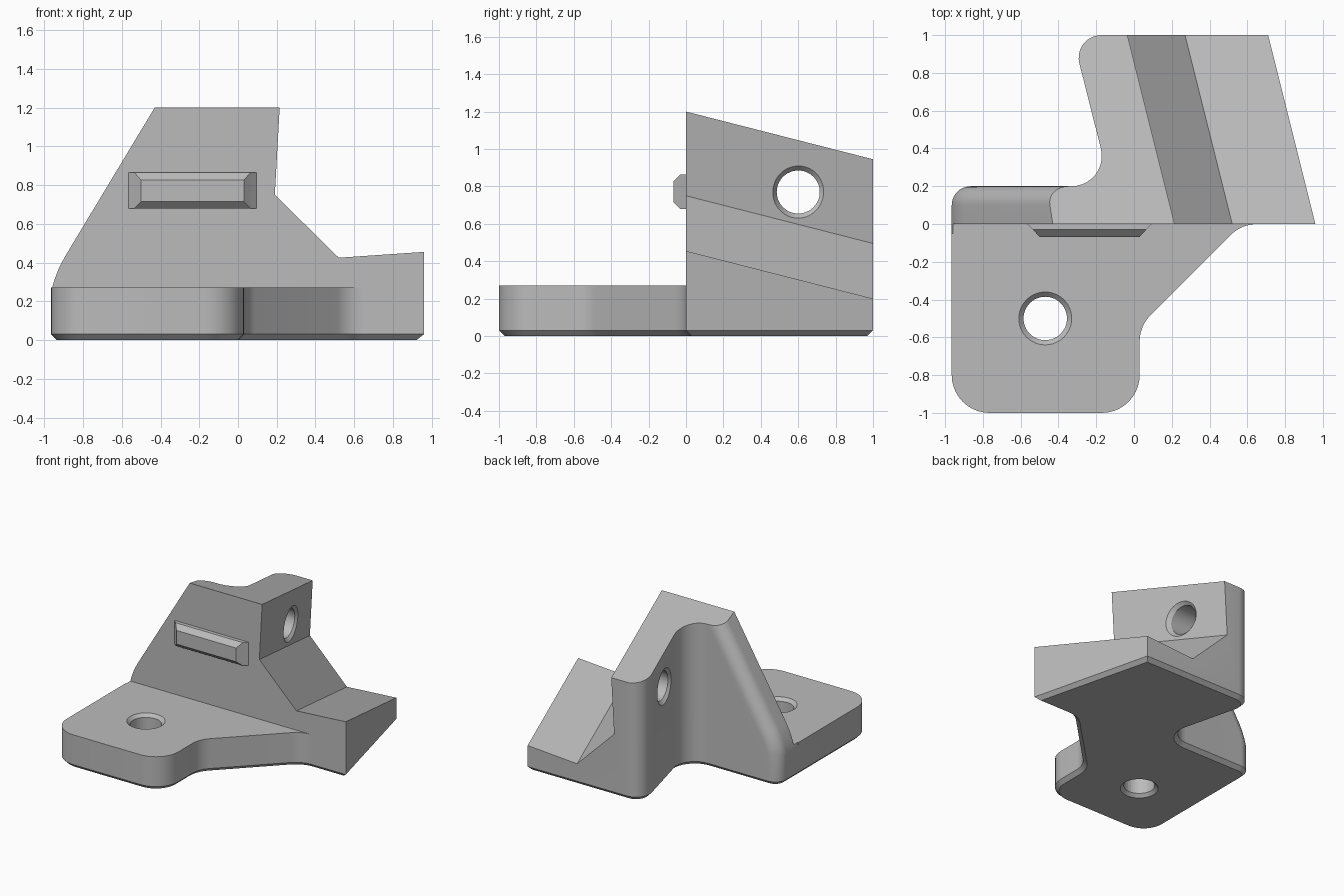
import bpy, bmesh, math
from mathutils import Vector, Matrix

if "Cube" in bpy.data.objects:
    bpy.data.objects.remove(bpy.data.objects["Cube"])

grey = bpy.data.materials.new("plain_grey")
grey.diffuse_color = (0.5, 0.5, 0.5, 1)
grey.use_nodes = True
grey.node_tree.nodes["Principled BSDF"].inputs["Base Color"].default_value = grey.diffuse_color


def make_object(name, bm):
    bmesh.ops.recalc_face_normals(bm, faces=bm.faces)
    mesh = bpy.data.meshes.new(name)
    bm.to_mesh(mesh)
    bm.free()
    mesh.materials.append(grey)
    ob = bpy.data.objects.new(name, mesh)
    bpy.context.collection.objects.link(ob)
    return ob


def loft(name, rings):
    """Closed solid through rings that all have the same point count."""
    bm = bmesh.new()
    vs = [[bm.verts.new(p) for p in ring] for ring in rings]
    n = len(rings[0])
    for a, b in zip(vs, vs[1:]):
        for i in range(n):
            j = (i + 1) % n
            bm.faces.new((a[i], a[j], b[j], b[i]))
    bm.faces.new(vs[0])
    bm.faces.new(vs[-1])
    return make_object(name, bm)


def cone(name, pos, axis, r1, r2, depth):
    """Cone or cylinder centred on pos, r1 at the back and r2 along the axis."""
    bm = bmesh.new()
    rot = Vector(axis).to_track_quat('Z', 'Y').to_matrix().to_4x4()
    bmesh.ops.create_cone(bm, cap_ends=True, segments=48, radius1=r1, radius2=r2,
                          depth=depth, matrix=Matrix.Translation(pos) @ rot)
    return make_object(name, bm)


def countersink(pos, axis):
    """Frustum that is 0.14 wide at the surface and 0.105 below it."""
    centre = Vector(pos) - Vector(axis).normalized() * 0.0075
    return cone("sink_cutter", centre, axis, 0.105, 0.16, 0.055)


def rounded(points, seg=10):
    """Polygon with a fillet radius on each corner."""
    out = []
    for i, (x, y, r) in enumerate(points):
        p = Vector((x, y))
        if r == 0:
            out.append((x, y))
            continue
        u = (Vector(points[i - 1][:2]) - p).normalized()
        v = (Vector(points[(i + 1) % len(points)][:2]) - p).normalized()
        half = u.angle(v) / 2
        c = p + (u + v).normalized() * r / math.sin(half)
        t = r / math.tan(half)
        s, e = p + u * t - c, p + v * t - c
        a0 = math.atan2(s.y, s.x)
        da = (math.atan2(e.y, e.x) - a0 + math.pi) % (2 * math.pi) - math.pi
        for k in range(seg + 1):
            a = a0 + da * k / seg
            out.append((round(c.x + r * math.cos(a), 6), round(c.y + r * math.sin(a), 6)))
    return out


def inset(poly, d):
    out = []
    for i in range(len(poly)):
        a, b, c = (Vector(poly[(i + k) % len(poly)]) for k in (-1, 0, 1))
        e, f = (b - a).normalized(), (c - b).normalized()
        n, m = Vector((-e.y, e.x)), Vector((-f.y, f.x))
        out.append(tuple(b + (n + m) * d / (1 + n.dot(m))))
    return out


# Body: plan outline raised to full height, with a bottom chamfer
outline = rounded([(-0.965, -1, 0.2), (0.03, -1, 0.2), (0.03, -0.54, 0.2), (0.57, 0, 0.2),
                   (0.96, 0, 0), (0.71, 1, 0), (-0.327, 1, 0.12), (-0.125, 0.2, 0.16),
                   (-0.965, 0.2, 0.1)])
body = loft("bracket_body", [[(x, y, z) for x, y in poly] for poly, z in
                             ((inset(outline, 0.03), 0), (outline, 0.03), (outline, 1.3))])
cutters = []

# Space above the front plate
rect = [(-2, -1.5), (2, -1.5), (2, 0), (-2, 0)]
cutters.append(loft("plate_cutter", [[(x, y, z) for x, y in rect] for z in (0.27, 1.6)]))

# Space above the stepped top, slanting down and left towards the back
step = [(-2, 1.2), (0.215, 1.2), (0.19, 0.75), (0.52, 0.425), (0.96, 0.455), (1.2, 0.471),
        (1.2, 2), (-2, 2)]
cutters.append(loft("top_cutter", [[(x - 0.25 * y, y, z - 0.255 * y) for x, z in step]
                                   for y in (-0.05, 1.1)]))

# Space left of the sloping web, whose rear edge is rounded
chain = [(-0.31, 1.4), (-0.43, 1.2), (-0.895, 0.428), (-0.925, 0.37), (-0.948, 0.31),
         (-0.965, 0.25), (-0.98, 0.15), (-0.98, -0.2)]
arc = [k * math.pi / 20 for k in range(11)]
stations = [(-0.05, 0)] + [(0.1 + 0.1 * math.sin(a), 0.1 * (1 - math.cos(a))) for a in arc]
stations.append((1.2, 0.1))
web_rings = []
for y, d in stations:
    ring = [(-2, y, 1.4)]
    for i, (x, z) in enumerate(chain):
        p, q = chain[max(i - 1, 0)], chain[min(i + 1, len(chain) - 1)]
        t = (Vector(q) - Vector(p)).normalized()
        ring.append((x - t.y * d, y, z + t.x * d))
    web_rings.append(ring + [(-2, y, -0.2)])
cutters.append(loft("web_cutter", web_rings))

# Plate hole and wall hole, both countersunk at each end
cutters.append(cone("plate_hole_cutter", (-0.47, -0.5, 0.13), (0, 0, 1), 0.115, 0.115, 0.6))
cutters.append(countersink((-0.47, -0.5, 0.27), (0, 0, 1)))
cutters.append(countersink((-0.47, -0.5, 0), (0, 0, -1)))
cutters.append(cone("wall_hole_cutter", (-0.1, 0.6, 0.77), (1, 0, 0), 0.115, 0.115, 0.8))
cutters.append(countersink((0.05, 0.6, 0.77), (1, 0.236, -0.056)))
cutters.append(countersink((-0.225, 0.6, 0.77), (-1, -0.25, 0)))

for c in cutters:
    c.hide_render = True
    mod = body.modifiers.new("cut", 'BOOLEAN')
    mod.operation, mod.solver, mod.object = 'DIFFERENCE', 'EXACT', c
    bpy.context.view_layer.update()
    dg = bpy.context.evaluated_depsgraph_get()
    mesh = bpy.data.meshes.new_from_object(body.evaluated_get(dg))
    body.modifiers.clear()
    body.data = mesh
    bpy.data.objects.remove(c)

# Small bevelled rail on the front wall
rail_rings = []
for y, hx, hz in ((0.01, 0.33, 0.093), (0, 0.33, 0.093), (-0.03, 0.30, 0.093), (-0.068, 0.265, 0.055)):
    rail_rings.append([(-0.235 + sx * hx, y, 0.771 + sz * hz)
                       for sx, sz in ((-1, -1), (1, -1), (1, 1), (-1, 1))])
loft("front_rail", rail_rings)

# Smooth the fillets, keep the hard edges
bpy.ops.object.select_all(action='DESELECT')
body.select_set(True)
bpy.context.view_layer.objects.active = body
bpy.ops.object.shade_smooth_by_angle(angle=math.radians(25))
